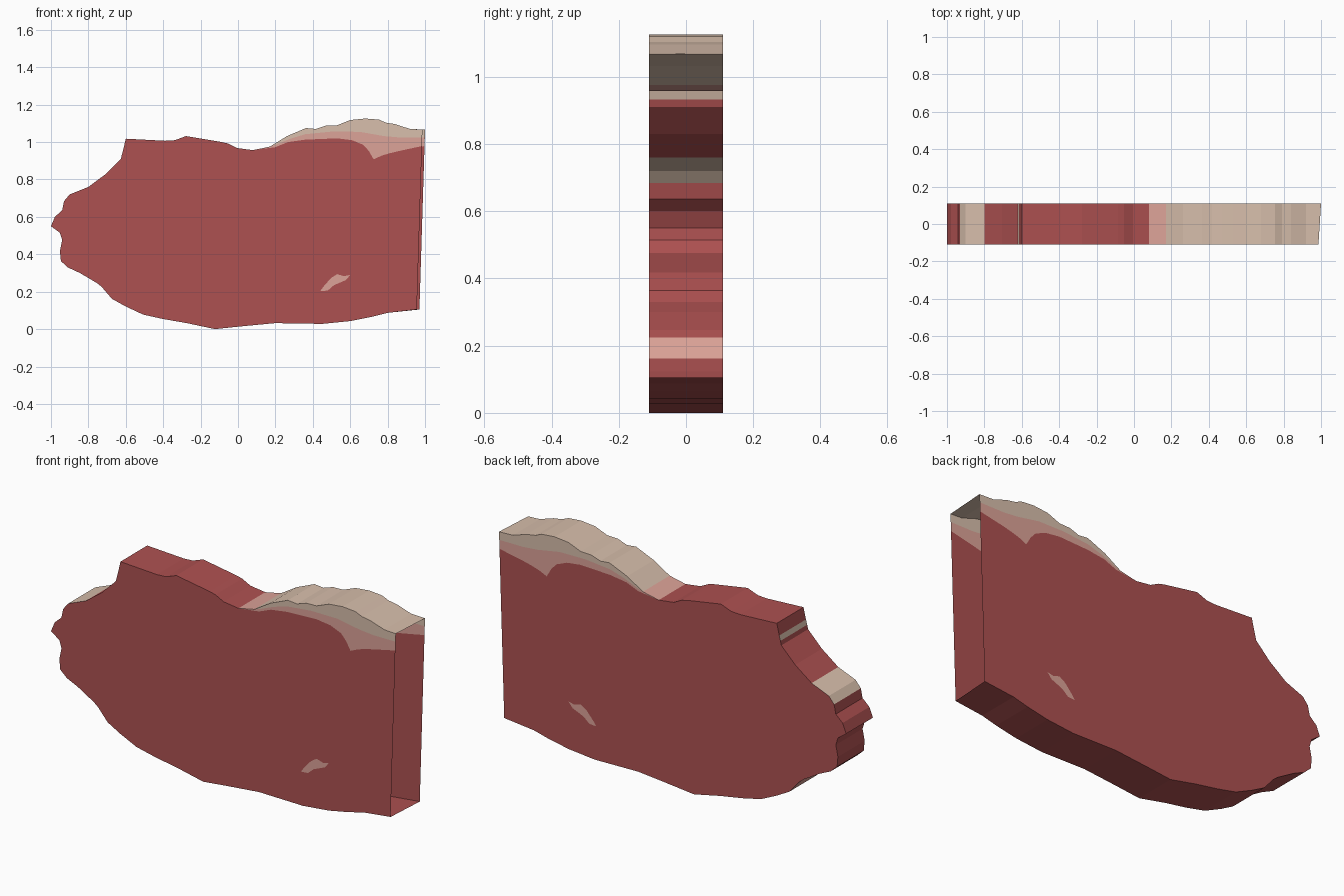
import bpy, bmesh
from mathutils import Vector
from mathutils.geometry import delaunay_2d_cdt

if "Cube" in bpy.data.objects:
    bpy.data.objects.remove(bpy.data.objects["Cube"])

HALF = 0.11  # half thickness

# silhouette (x, z): from lower right, round the left, to upper right
OUTLINE = [
    (.970, .105), (.80, .087), (.717, .066), (.60, .043), (.45, .028), (.198, .032),
    (.01, .014), (-.123, .0), (-.273, .032), (-.40, .054), (-.508, .078), (-.604, .123),
    (-.674, .162), (-.728, .225), (-.754, .246), (-.845, .30), (-.91, .33), (-.947, .364),
    (-.952, .417), (-.94, .476), (-.952, .515), (-1.0, .55), (-.979, .60), (-.94, .636),
    (-.93, .684), (-.90, .72), (-.80, .76), (-.706, .83), (-.626, .91), (-.621, .932),
    (-.614, .958), (-.60, 1.018), (-.39, 1.007), (-.337, 1.01), (-.278, 1.032),
    (-.086, 1.0), (-.053, .992), (-.005, .968), (.08, .957), (.171, .976), (.262, 1.032),
    (.364, 1.075), (.417, 1.07), (.47, 1.088), (.53, 1.09), (.60, 1.118), (.68, 1.126),
    (.754, 1.12), (.79, 1.104), (.84, 1.096), (.92, 1.07), (1.0, 1.067)]
# lower edges of the pink band and of the fat band
PINK_LINE = [(.08, .957), (.198, .972), (.267, 1.0), (.36, 1.013), (.53, 1.02), (.61, 1.01),
             (.67, .985), (.70, .952), (.725, .908), (.77, .928), (.81, .94), (.86, .952), (1.03, .985)]
FAT_LINE = [(.08, .957), (.20, .985), (.28, 1.018), (.36, 1.042), (.50, 1.056), (.65, 1.055),
            (.78, 1.032), (.86, 1.025), (1.03, 1.025)]
# small fat fleck
FLECK = [(.44, .203), (.455, .225), (.497, .273), (.53, .294), (.567, .283), (.60, .29),
         (.577, .262), (.513, .235), (.48, .206)]


def material(name, rgb):
    m = bpy.data.materials.new(name)
    lin = [((c / 255 + .055) / 1.055) ** 2.4 for c in rgb]
    m.diffuse_color = (*lin, 1)
    m.use_nodes = True
    m.node_tree.nodes["Principled BSDF"].inputs["Base Color"].default_value = m.diffuse_color
    return m


def inside(p, poly):
    hit = False
    for (x0, z0), (x1, z1) in zip(poly, poly[1:] + poly[:1]):
        if (z0 > p[1]) != (z1 > p[1]) and p[0] < x0 + (p[1] - z0) / (z1 - z0) * (x1 - x0):
            hit = not hit
    return hit


def above(p, line):
    for (x0, z0), (x1, z1) in zip(line, line[1:]):
        if x0 <= p[0] <= x1:
            return p[1] > z0 + (p[0] - x0) / (x1 - x0) * (z1 - z0)
    return False


def face_colour(p):
    if above(p, FAT_LINE):
        return 2
    return 1 if above(p, PINK_LINE) or inside(p, FLECK) else 0


def rim_colour(x, z):
    if z > .9 and x > .08:
        return 2 if x > .17 else 1
    if (z > .69 and -.92 < x < -.79) or (.932 < z < .958 and x < -.6):
        return 2
    return 1 if z < .225 and -.728 < x < -.674 else 0


def place(x, z, y):
    # the cut end is slightly skewed
    return Vector((x - .014 if y < 0 and x > .95 else x, y, z))


# cut the flat side into its colour regions
pts, edges = [], []
for path, closed in ((OUTLINE, True), (PINK_LINE, False), (FAT_LINE, False), (FLECK, True)):
    s, n = len(pts), len(path)
    pts += [Vector(p) for p in path]
    edges += [(s + i, s + (i + 1) % n) for i in range(n if closed else n - 1)]
verts, _, tris, *_ = delaunay_2d_cdt(pts, edges, [], 0, 1e-5)

bm = bmesh.new()
# front and back flat sides
for y in (-HALF, HALF):
    ring = [bm.verts.new(place(v.x, v.y, y)) for v in verts]
    for t in tris:
        c = sum((verts[i] for i in t), Vector((0, 0))) / len(t)
        if inside(c, OUTLINE):
            f = bm.faces.new([ring[i] for i in (t if y < 0 else t[::-1])])
            f.material_index = face_colour(c)
# rim strip, left open at the cut right end
for (x0, z0), (x1, z1) in zip(OUTLINE, OUTLINE[1:]):
    q = [place(x0, z0, -HALF), place(x1, z1, -HALF), place(x1, z1, HALF), place(x0, z0, HALF)]
    f = bm.faces.new([bm.verts.new(v) for v in q])
    f.material_index = rim_colour((x0 + x1) / 2, (z0 + z1) / 2)
bmesh.ops.remove_doubles(bm, verts=bm.verts[:], dist=1e-5)
bmesh.ops.delete(bm, geom=[v for v in bm.verts if not v.link_faces], context='VERTS')

mesh = bpy.data.meshes.new("meat_slab")
bm.to_mesh(mesh)
bm.free()
for m in (material("red meat", (174, 81, 81)), material("pink marbling", (220, 163, 152)),
          material("cream fat", (216, 191, 172))):
    mesh.materials.append(m)
bpy.context.collection.objects.link(bpy.data.objects.new("meat_slab", mesh))
